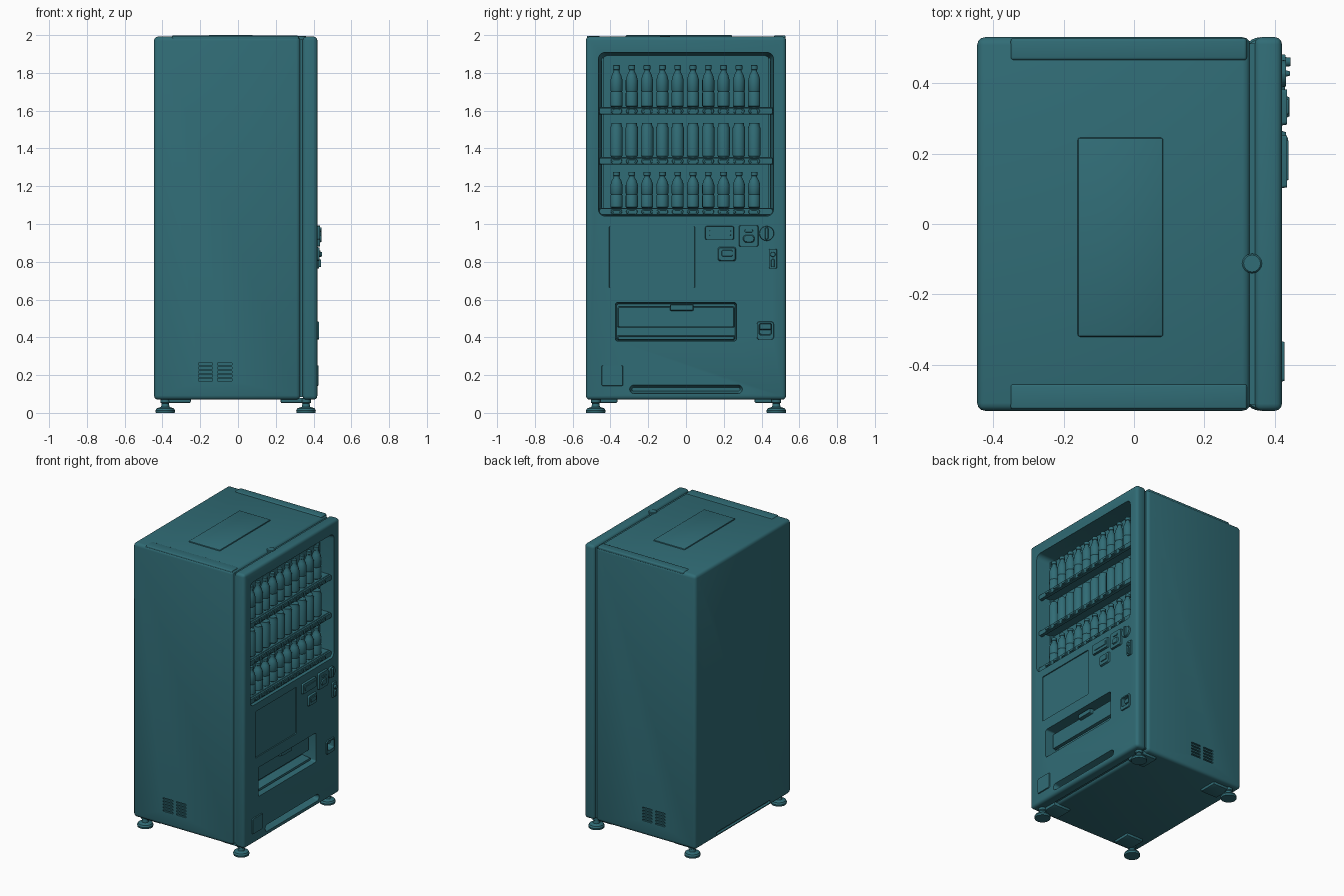
import bpy, bmesh, math
from mathutils import Matrix, Vector

cube = bpy.data.objects.get("Cube")
if cube:
    bpy.data.objects.remove(cube)

teal = bpy.data.materials.new("teal_enamel")
teal.use_nodes = True
colour = (0.03, 0.15, 0.18, 1)
teal.diffuse_color = colour
teal.node_tree.nodes["Principled BSDF"].inputs["Base Color"].default_value = colour
parts = []


def finish(name, bm):
    bmesh.ops.recalc_face_normals(bm, faces=bm.faces)
    mesh = bpy.data.meshes.new(name)
    bm.to_mesh(mesh)
    bm.free()
    mesh.materials.append(teal)
    ob = bpy.data.objects.new(name, mesh)
    bpy.context.collection.objects.link(ob)
    parts.append(ob)
    return ob


def add_box(bm, lo, hi):
    lo, hi = Vector(lo), Vector(hi)
    size = hi - lo
    mat = Matrix.Translation((lo + hi) / 2) @ Matrix.Diagonal((*size, 1))
    bmesh.ops.create_cube(bm, size=1, matrix=mat)


def box(name, lo, hi, bevel=0.0, segments=3):
    bm = bmesh.new()
    add_box(bm, lo, hi)
    if bevel:
        bmesh.ops.bevel(bm, geom=bm.edges[:], offset=bevel, segments=segments,
                        profile=0.5, affect='EDGES')
    return finish(name, bm)


def rounded_rect(y0, y1, z0, z1, r, steps=5):
    r = min(r, (y1 - y0) / 2.02, (z1 - z0) / 2.02)
    corners = ((y1 - r, z1 - r), (y0 + r, z1 - r), (y0 + r, z0 + r), (y1 - r, z0 + r))
    pts = []
    for i, (cy, cz) in enumerate(corners):
        for k in range(steps + 1):
            a = math.pi / 2 * (i + k / steps)
            pts.append((cy + r * math.cos(a), cz + r * math.sin(a)))
    return pts


def plate(name, y0, y1, z0, z1, x0, x1, r=0.01, back=0.0, front=0.0):
    """Rounded slab along x; back and front shrink the outline at each end."""
    bm = bmesh.new()
    rings = []
    for x, s in ((x0, back), (x1, front)):
        outline = rounded_rect(y0 + s, y1 - s, z0 + s, z1 - s, r)
        rings.append([bm.verts.new((x, y, z)) for y, z in outline])
    n = len(rings[0])
    for i in range(n):
        j = (i + 1) % n
        bm.faces.new((rings[0][i], rings[0][j], rings[1][j], rings[1][i]))
    for ring in rings:
        bm.faces.new(ring)
    return finish(name, bm)


def lathe(name, profile, loc, segments=16):
    bm = bmesh.new()
    rings = []
    for r, z in profile:
        rings.append([bm.verts.new((loc[0] + r * math.cos(math.tau * i / segments),
                                    loc[1] + r * math.sin(math.tau * i / segments),
                                    loc[2] + z)) for i in range(segments)])
    for a, b in zip(rings, rings[1:]):
        for i in range(segments):
            j = (i + 1) % segments
            bm.faces.new((a[i], a[j], b[j], b[i]))
    bm.faces.new(rings[0])
    bm.faces.new(rings[-1])
    return finish(name, bm)


def cut(targets, cutter):
    for ob in targets:
        mod = ob.modifiers.new("cut", 'BOOLEAN')
        mod.operation, mod.solver, mod.object = 'DIFFERENCE', 'EXACT', cutter
        bpy.context.view_layer.objects.active = ob
        bpy.ops.object.modifier_apply(modifier=mod.name)
    parts.remove(cutter)
    bpy.data.objects.remove(cutter)


# Main shell: cabinet, door, and the core seen in the seam between them
cabinet = box("cabinet", (-0.445, -0.53, 0.07), (0.33, 0.53, 1.992), 0.022)
door = box("door", (0.342, -0.53, 0.07), (0.42, 0.53, 1.992), 0.02)
core = box("seam_core", (0.28, -0.512, 0.085), (0.36, 0.512, 1.976))
shell = (cabinet, core, door)

# Display window, delivery slot, coin return and kick recesses
cut(shell, plate("window_cut", -0.465, 0.465, 1.04, 1.91, 0.3, 0.43, 0.035, back=0.018))
cut(shell, plate("slot_cut", -0.375, 0.268, 0.38, 0.585, 0.32, 0.43, 0.012, back=0.008))
cut((door,), plate("return_cut", 0.383, 0.457, 0.41, 0.478, 0.375, 0.43, 0.012, back=0.006))
cut((door,), plate("kick_cut", -0.3, 0.3, 0.1, 0.15, 0.375, 0.425, 0.03, back=0.015))
cut((door,), plate("panel_cut", -0.41, 0.05, 0.66, 0.99, 0.414, 0.43, 0.006, back=0.004))
cut((cabinet,), plate("rear_kick_cut", -0.3, 0.3, 0.085, 0.11, -0.455, -0.43, 0.012, front=0.006))

# Side vents
vents = bmesh.new()
for side in (-1, 1):
    for x in (-0.21, -0.108):
        for k in range(5):
            z = 0.17 + k * 0.021
            add_box(vents, (x, side * 0.53 - 0.012, z), (x + 0.076, side * 0.53 + 0.012, z + 0.011))
cut((cabinet,), finish("vent_cut", vents))

# Shelves, selection buttons and drinks
bottle = ((0.027, 0), (0.032, 0.02), (0.032, 0.34), (0.029, 0.37), (0.032, 0.4),
          (0.032, 0.64), (0.025, 0.76), (0.015, 0.85), (0.015, 0.89), (0.018, 0.9),
          (0.018, 0.99), (0.015, 1.0))
can = ((0.027, 0), (0.033, 0.05), (0.033, 0.86), (0.027, 0.94), (0.027, 1.0))
rows = ((1.05, 0.19, bottle), (1.318, 0.18, can), (1.583, 0.222, bottle))
for z, height, shape in rows:
    box("shelf", (0.295, -0.452, z + 0.024), (0.395, 0.452, z + 0.036), 0.003, 1)
    plate("button_rail", -0.46, 0.46, z - 0.004, z + 0.034, 0.385, 0.405, 0.008, front=0.003)
    for i in range(10):
        y = -0.368 + i * 0.081
        plate("button_bezel", y - 0.031, y + 0.031, z, z + 0.03, 0.4, 0.41, 0.012, front=0.003)
        plate("selection_button", y - 0.021, y + 0.021, z + 0.006, z + 0.024, 0.405, 0.415, 0.009,
              front=0.002)
        profile = [(r, t * height) for r, t in shape]
        lathe("drink", profile, (0.355, y, z + 0.036))
for side in (-1, 1):
    box("window_post", (0.3, side * 0.441 - 0.006, 1.06), (0.325, side * 0.441 + 0.006, 1.88))

# Delivery flap, its handle and the slot sill
plate("delivery_flap", -0.362, 0.256, 0.452, 0.562, 0.35, 0.372, 0.006, front=0.004)
plate("flap_handle", -0.085, 0.04, 0.54, 0.576, 0.368, 0.395, 0.006, front=0.004)
plate("slot_sill", -0.365, 0.26, 0.383, 0.41, 0.32, 0.385, 0.006, front=0.006)

# Payment fittings
plate("note_plate", 0.1, 0.255, 0.915, 0.99, 0.41, 0.434, 0.008, front=0.004)
plate("note_slot_rim", 0.122, 0.24, 0.937, 0.968, 0.43, 0.438, 0.005, front=0.003)
plate("coin_plate", 0.278, 0.385, 0.878, 0.995, 0.41, 0.434, 0.01, front=0.004)
plate("coin_funnel", 0.3, 0.365, 0.9, 0.945, 0.43, 0.441, 0.018, front=0.006)
plate("coin_slot_rim", 0.31, 0.355, 0.955, 0.972, 0.43, 0.439, 0.006, front=0.002)
plate("knob_base", 0.386, 0.468, 0.909, 0.991, 0.41, 0.432, 0.041, front=0.004)
plate("knob_grip", 0.418, 0.436, 0.917, 0.983, 0.43, 0.443, 0.008, front=0.003)
plate("price_box", 0.165, 0.268, 0.8, 0.882, 0.41, 0.432, 0.012, front=0.008)
plate("price_window", 0.188, 0.248, 0.828, 0.862, 0.43, 0.437, 0.005, front=0.003)
plate("lock_plate", 0.437, 0.483, 0.762, 0.87, 0.41, 0.43, 0.008, front=0.003)
plate("lock_barrel", 0.446, 0.474, 0.825, 0.853, 0.425, 0.444, 0.014, front=0.002)
plate("lock_handle", 0.45, 0.47, 0.77, 0.815, 0.425, 0.439, 0.006, front=0.003)
frame = plate("return_frame", 0.373, 0.467, 0.385, 0.486, 0.41, 0.428, 0.014, front=0.004)
cut((frame,), plate("frame_cut", 0.387, 0.453, 0.412, 0.474, 0.4, 0.44, 0.01))
plate("return_flap", 0.388, 0.452, 0.44, 0.474, 0.385, 0.405, 0.006, front=0.003)
plate("rating_plate", -0.45, -0.33, 0.14, 0.255, 0.41, 0.427, 0.008, front=0.005)

# Roof panel, rails and hinge
box("roof_panel", (-0.16, -0.32, 1.98), (0.083, 0.245, 2.0), 0.007, 2)
box("roof_rail", (-0.35, 0.465, 1.975), (0.32, 0.527, 1.998), 0.008)
box("roof_strip", (-0.35, -0.525, 1.975), (0.32, -0.455, 1.996), 0.006)
lathe("roof_hinge", ((0.028, 0), (0.028, 0.022), (0.024, 0.026)), (0.335, -0.112, 1.97))

# Levelling feet and mounting plates
foot = ((0.05, 0), (0.052, 0.012), (0.046, 0.024), (0.022, 0.032), (0.019, 0.05),
        (0.026, 0.054), (0.026, 0.075))
for x in (-0.385, 0.36):
    for y in (-0.478, 0.478):
        lathe("levelling_foot", foot, (x, y, 0), 24)
        cx, cy = x - math.copysign(0.07, x), y - math.copysign(0.05, y)
        box("foot_plate", (cx - 0.065, cy - 0.065, 0.052), (cx + 0.065, cy + 0.065, 0.08), 0.008, 2)

# Smooth shading with sharp edges kept
bpy.ops.object.select_all(action='DESELECT')
for ob in parts:
    ob.select_set(True)
bpy.context.view_layer.objects.active = cabinet
bpy.ops.object.shade_smooth_by_angle(angle=math.radians(32))
